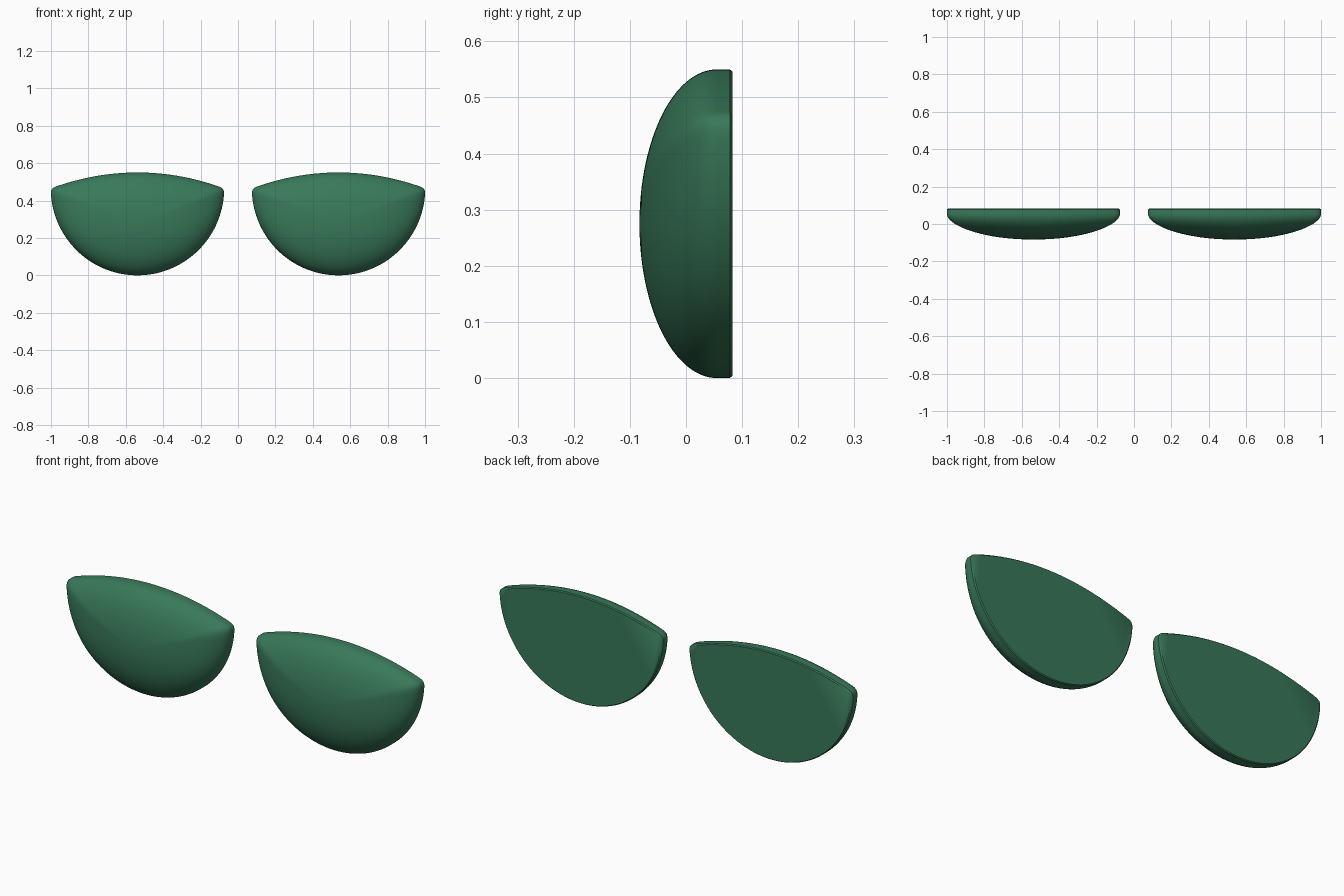
import bpy, bmesh, math

if "Cube" in bpy.data.objects:
    bpy.data.objects.remove(bpy.data.objects["Cube"])

HALF_W, HEIGHT, CORNER_Z, MID = 0.4625, 0.55, 0.465, 0.275

# lens outline: shallow arch on top, half round below, softened corners
def outline():
    pts = []
    for i in range(60):
        u = 1 - 2 * i / 60
        pts.append((HALF_W * u, CORNER_Z + (HEIGHT - CORNER_Z) * (1 - u * u)))
    for i in range(90):
        a = math.pi * (1 + i / 90)
        pts.append((HALF_W * math.cos(a), CORNER_Z + CORNER_Z * math.sin(a)))
    n = len(pts)
    for _ in range(2):
        pts = [tuple(0.25 * pts[i - 1][k] + 0.5 * pts[i][k] + 0.25 * pts[(i + 1) % n][k]
                     for k in (0, 1)) for i in range(n)]
    sx = HALF_W / max(p[0] for p in pts)
    lo, hi = min(p[1] for p in pts), max(p[1] for p in pts)
    return [(x * sx, (z - lo) / (hi - lo) * HEIGHT - MID) for x, z in pts]

# one ring of the dome, easing from the outline towards an ellipse
def ring(bm, pts, s, y):
    blend = 0.6 * max(0.0, 1 - s * s)
    verts = []
    for x, z in pts:
        r = 1 / math.hypot(x / HALF_W, z / MID)
        k = s * (1 - blend + blend * r)
        verts.append(bm.verts.new((x * k, y, z * k + MID)))
    return verts

def make_lens(name, x, mat):
    bm = bmesh.new()
    pts = outline()
    rows = [(0.985, 0.083), (1.0, 0.078)]
    for i in range(32):
        t = math.pi / 2 * i / 32
        rows.append((math.cos(t), 0.055 - 0.138 * math.sin(t)))
    rings = [ring(bm, pts, s, y) for s, y in rows]
    n = len(pts)
    for a, b in zip(rings, rings[1:]):
        for i in range(n):
            j = (i + 1) % n
            bm.faces.new((a[i], a[j], b[j], b[i]))
    # flat back and front pole
    bm.faces.new(rings[0])
    pole = bm.verts.new((0, -0.083, MID))
    for i in range(n):
        bm.faces.new((rings[-1][i], rings[-1][(i + 1) % n], pole))
    bmesh.ops.recalc_face_normals(bm, faces=bm.faces)
    me = bpy.data.meshes.new(name)
    bm.to_mesh(me)
    bm.free()
    me.materials.append(mat)
    ob = bpy.data.objects.new(name, me)
    ob.location.x = x
    bpy.context.collection.objects.link(ob)
    bpy.ops.object.select_all(action='DESELECT')
    ob.select_set(True)
    bpy.context.view_layer.objects.active = ob
    bpy.ops.object.shade_smooth_by_angle(angle=math.radians(35))

green = bpy.data.materials.new("lens_green")
green.diffuse_color = (0.04, 0.19, 0.10, 1)
green.use_nodes = True
green.node_tree.nodes["Principled BSDF"].inputs["Base Color"].default_value = green.diffuse_color

# the two lenses
for side, name in ((-1, "left_lens"), (1, "right_lens")):
    make_lens(name, side * 0.5375, green)
